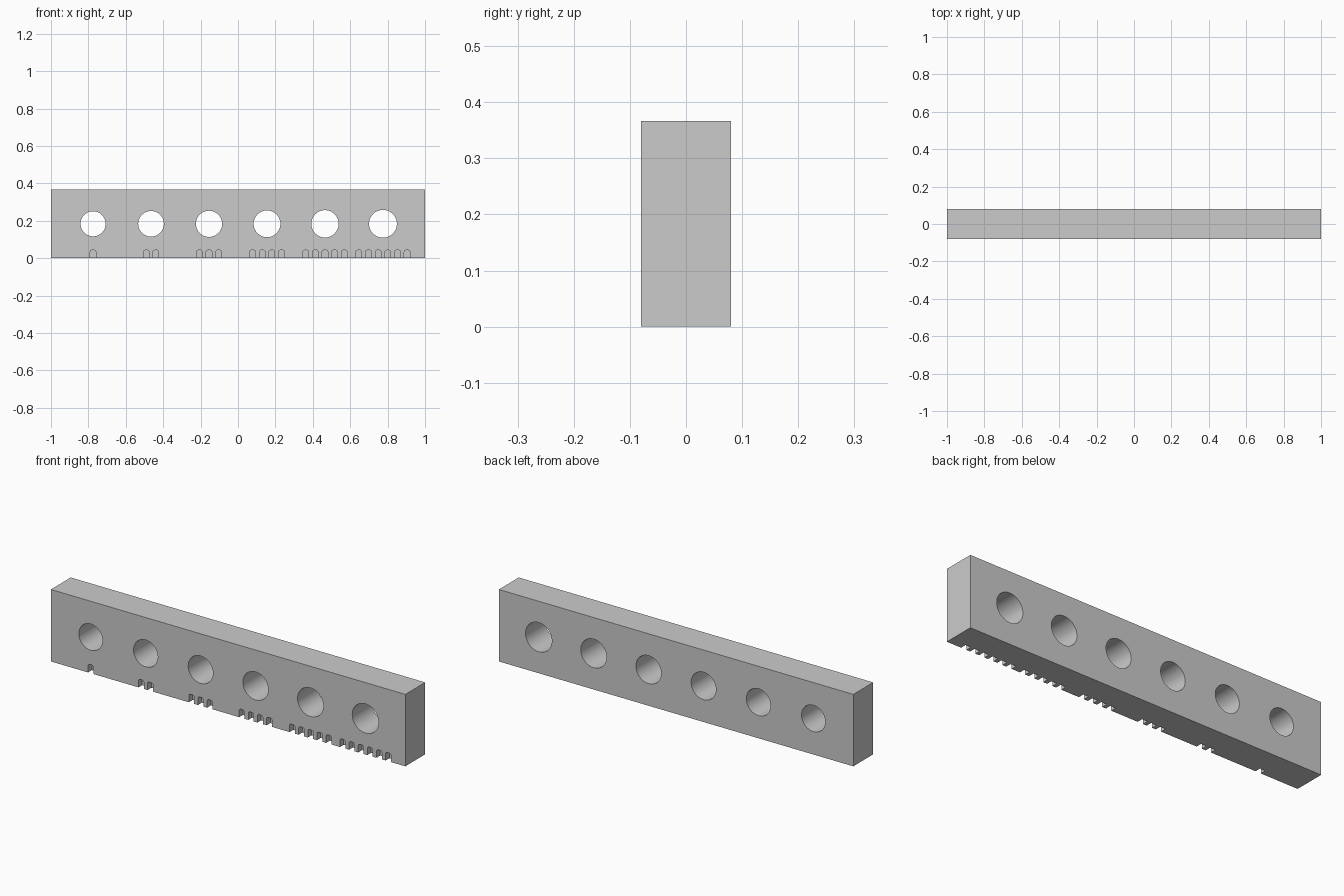
import bpy, bmesh
from math import sin, cos, pi, radians

if "Cube" in bpy.data.objects:
    bpy.data.objects.remove(bpy.data.objects["Cube"])

LENGTH, DEPTH, HEIGHT = 2.0, 0.16, 0.367
HOLE_Z, PITCH = 0.184, 0.31
NOTCH_W, NOTCH_H, NOTCH_D, NOTCH_R, NOTCH_PITCH = 0.03, 0.043, 0.03, 0.009, 0.0515


def add_prism(bm, profile, y0, y1):
    """Extrude an x-z outline along y."""
    face = bm.faces.new([bm.verts.new((x, y0, z)) for x, z in profile])
    ext = bmesh.ops.extrude_face_region(bm, geom=[face])
    verts = [v for v in ext["geom"] if isinstance(v, bmesh.types.BMVert)]
    bmesh.ops.translate(bm, verts=verts, vec=(0, y1 - y0, 0))


def circle(cx, cz, r, n=64):
    return [(cx + r * cos(2 * pi * i / n), cz + r * sin(2 * pi * i / n)) for i in range(n)]


def notch(cx):
    """Slot outline, open below, with rounded top corners."""
    w, r = NOTCH_W / 2, NOTCH_R
    pts = [(cx - w, -0.02), (cx + w, -0.02)]
    for side, start in ((1, 0), (-1, pi / 2)):
        for i in range(5):
            a = start + i * pi / 8
            pts.append((cx + side * (w - r) + r * cos(a), NOTCH_H - r + r * sin(a)))
    return pts


def make_object(name, bm):
    bmesh.ops.recalc_face_normals(bm, faces=bm.faces)
    mesh = bpy.data.meshes.new(name)
    bm.to_mesh(mesh)
    bm.free()
    obj = bpy.data.objects.new(name, mesh)
    bpy.context.collection.objects.link(obj)
    return obj


# Solid bar
bm = bmesh.new()
half = LENGTH / 2
add_prism(bm, [(-half, 0), (half, 0), (half, HEIGHT), (-half, HEIGHT)], -DEPTH / 2, DEPTH / 2)
bar = make_object("gauge_bar", bm)

# Cutters: slightly growing through holes, with 1 to 6 counting notches below
bm = bmesh.new()
for k in range(6):
    cx = (k - 2.5) * PITCH
    add_prism(bm, circle(cx, HOLE_Z, 0.067 + 0.0015 * k), -0.2, 0.2)
    for j in range(k + 1):
        add_prism(bm, notch(cx + (j - k / 2) * NOTCH_PITCH), -0.2, -DEPTH / 2 + NOTCH_D)
cutter = make_object("hole_and_notch_cutter", bm)
cutter.hide_render = True

# Cut, apply and remove the cutter
mod = bar.modifiers.new("cut", "BOOLEAN")
mod.operation = "DIFFERENCE"
mod.solver = "EXACT"
mod.object = cutter
bpy.context.view_layer.objects.active = bar
bar.select_set(True)
bpy.ops.object.modifier_apply(modifier=mod.name)
bpy.data.objects.remove(cutter)

# Smooth hole walls, sharp edges
bpy.ops.object.shade_smooth_by_angle(angle=radians(30))
